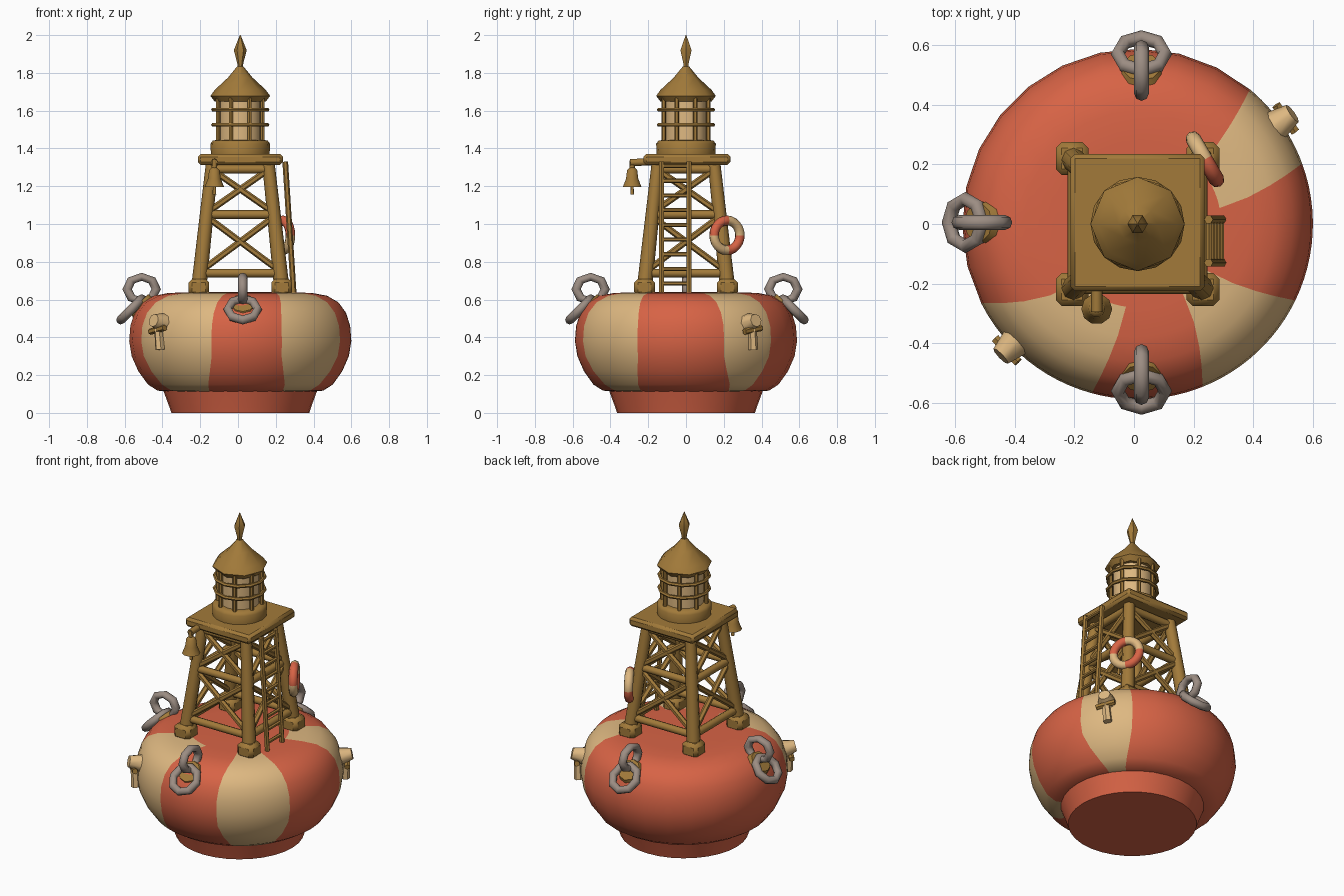
import bpy
import bmesh
from math import sin, cos, pi, radians
from mathutils import Vector

cube = bpy.data.objects.get("Cube")
if cube:
    bpy.data.objects.remove(cube, do_unlink=True)

CX = 0.012  # centre of float and tower
made = []


def material(name, r, g, b):
    m = bpy.data.materials.new(name)
    m.use_nodes = True
    m.diffuse_color = (r, g, b, 1)
    m.node_tree.nodes["Principled BSDF"].inputs["Base Color"].default_value = (r, g, b, 1)
    return m


RED = material("coral red", 0.68, 0.125, 0.06)
CREAM = material("cream", 0.73, 0.48, 0.22)
BROWN = material("ochre brown", 0.36, 0.195, 0.042)
GREY = material("chain grey", 0.33, 0.265, 0.225)


def finish(obj, name, *mats):
    obj.name = name
    for m in mats:
        obj.data.materials.append(m)
    made.append(obj)
    return obj


def lathe(name, profile, angles, *mats, loc=(CX, 0, 0), rule=None):
    """Revolve (radius, z) points; angles(r, z) gives the angles of one ring."""
    bm = bmesh.new()
    rings = [[bm.verts.new((r * cos(a), r * sin(a), z)) for a in angles(r, z)] for r, z in profile]
    n = len(rings[0])
    for j, (lo, hi) in enumerate(zip(rings, rings[1:])):
        for i in range(n):
            k = (i + 1) % n
            f = bm.faces.new((lo[i], lo[k], hi[k], hi[i]))
            if rule:
                f.material_index = rule(i, (profile[j][0] + profile[j + 1][0]) / 2)
    bm.faces.new(rings[0][::-1])
    bm.faces.new(rings[-1])
    mesh = bpy.data.meshes.new(name)
    bm.to_mesh(mesh)
    bm.free()
    obj = bpy.data.objects.new(name, mesh)
    obj.location = loc
    bpy.context.collection.objects.link(obj)
    return finish(obj, name, *mats)


def even(n):
    return lambda r, z: [2 * pi * i / n for i in range(n)]


def beam(name, a, b, r1, mat, r2=None, sides=8):
    a, b = Vector(a), Vector(b)
    bpy.ops.mesh.primitive_cone_add(vertices=sides, radius1=r1, radius2=r1 if r2 is None else r2,
                                    depth=(b - a).length, location=(a + b) / 2,
                                    rotation=(b - a).to_track_quat('Z', 'Y').to_euler())
    return finish(bpy.context.object, name, mat)


def ring(name, loc, normal, big, small, *mats, n=8, m=8):
    bpy.ops.mesh.primitive_torus_add(major_segments=n, minor_segments=m, major_radius=big,
                                     minor_radius=small, location=loc,
                                     rotation=Vector(normal).to_track_quat('Z', 'Y').to_euler())
    return finish(bpy.context.object, name, *mats)


def box(name, loc, size, mat, bevel=0.012):
    bpy.ops.mesh.primitive_cube_add(size=1, location=loc)
    o = bpy.context.object
    o.scale = size
    bpy.ops.object.transform_apply(location=False, rotation=False, scale=True)
    b = o.modifiers.new("bevel", 'BEVEL')
    b.width, b.segments = bevel, 1
    return finish(o, name, mat)


# Striped float: stripe edges in degrees at the waist, on the deck and underneath
EDGES = [(20, 11, 31), (50, 43, 45), (207, 224, 214), (255, 262, 248), (292, 303, 301), (334, 326, 327)]
STEPS = 12


def stripe_angles(r, z):
    row = 1 if z > 0.4 else 2
    w = min(1, max(0, (0.58 - r) / (0.28 if row == 1 else 0.12)))
    e = [s[0] * (1 - w) + s[row] * w for s in EDGES]
    e.append(e[0] + 360)
    return [radians(e[k] + (e[k + 1] - e[k]) * i / STEPS) for k in range(6) for i in range(STEPS)]


lathe("float", [(0.38, 0.112), (0.44, 0.118), (0.49, 0.15), (0.54, 0.22), (0.575, 0.30), (0.588, 0.38),
                (0.582, 0.46), (0.56, 0.53), (0.52, 0.585), (0.46, 0.62), (0.38, 0.635), (0.28, 0.638),
                (0.1, 0.64)], stripe_angles, RED, CREAM,
      rule=lambda i, r: int(i // STEPS % 2 == 0 and 0.28 < r))
lathe("keel", [(0.365, 0), (0.375, 0.03), (0.41, 0.125)], even(32), RED)

# Tower frame
LOW, HIGH = 0.64, 1.33


def corner(sx, sy, z):
    half = 0.222 + (0.148 - 0.222) * (z - LOW) / (HIGH - LOW)
    return Vector((CX + sx * half, sy * half, z))


CORNERS = [(-1, -1), (1, -1), (1, 1), (-1, 1)]
for i, c in enumerate(CORNERS):
    d = CORNERS[(i + 1) % 4]
    beam("leg", corner(*c, 0.62), corner(*c, HIGH), 0.041, BROWN, 0.033)
    box("leg_foot", corner(*c, 0.665), (0.11, 0.11, 0.09), BROWN, 0.02)
    for z in (0.74, 1.05, 1.29):
        beam("cross_beam", corner(*c, z), corner(*d, z), 0.023, BROWN)
    for z0, z1 in ((0.75, 1.04), (1.06, 1.29)):
        beam("brace", corner(*c, z0), corner(*d, z1), 0.017, BROWN, sides=6)
        beam("brace", corner(*d, z0), corner(*c, z1), 0.017, BROWN, sides=6)
box("platform", (CX, 0.005, 1.342), (0.45, 0.46, 0.058), BROWN, 0.015)

# Ladder on the left side
for y in (-0.13, 0.015):
    beam("ladder_rail", (0.295, y, 0.63), (0.25, y, 1.33), 0.015, BROWN, sides=6)
for i in range(9):
    t = (i + 0.7) / 9
    x, z = 0.295 - 0.045 * t, 0.63 + 0.7 * t
    beam("ladder_rung", (x, -0.13, z), (x, 0.015, z), 0.011, BROWN, sides=6)

# Lantern, guard rails, roof and finial
lathe("lantern_base", [(0.155, 1.365), (0.158, 1.425), (0.145, 1.442), (0.12, 1.445)], even(16), BROWN)
lathe("lantern_glass", [(0.112, 1.44), (0.112, 1.67)], even(16), CREAM)
for i in range(8):
    a = pi * (i + 0.5) / 4
    x, y = CX + 0.128 * cos(a), 0.128 * sin(a)
    beam("lantern_bar", (x, y, 1.43), (x, y, 1.67), 0.012, BROWN, sides=6)
for z in (1.525, 1.605):
    ring("guard_rail", (CX, 0, z), (0, 0, 1), 0.143, 0.011, BROWN, n=12, m=6)
lathe("roof", [(0.135, 1.648), (0.158, 1.678), (0.135, 1.71), (0.065, 1.775), (0.016, 1.835)], even(8), BROWN)
lathe("finial", [(0.014, 1.82), (0.016, 1.85), (0.034, 1.92), (0.02, 1.955), (0.002, 2.0)], even(6), BROWN)

# Bell hung from the platform corner
BX, BY = -0.125, -0.285
beam("bell_bracket", (BX, -0.17, 1.33), (BX, BY - 0.01, 1.325), 0.019, BROWN)
beam("bell_hanger", (BX, BY, 1.335), (BX, BY, 1.28), 0.014, BROWN)
lathe("bell", [(0.012, 1.30), (0.028, 1.285), (0.034, 1.24), (0.052, 1.195), (0.042, 1.195), (0.01, 1.22)][::-1],
      even(10), BROWN, loc=(BX, BY, 0))
beam("bell_clapper", (BX, BY, 1.23), (BX, BY, 1.155), 0.006, BROWN, 0.01)

# Life ring with four red bands
life = ring("life_ring", (0.238, 0.217, 0.94), (0.87, 0.5, 0), 0.079, 0.026, RED, CREAM, n=24)
for p in life.data.polygons:
    c = p.center
    p.material_index = int(c.x * c.y > 0) if abs(c.x * c.y) > 0 else 0

# Mooring pads, each with a flat link and an upright link
for dx, dy in ((0, -1), (0, 1), (-1, 0)):
    side = Vector((dx, dy, 0))
    mid = Vector((0.025 if dx == 0 else 0, 0.005, 0))
    up = Vector((0, 0, 1))
    tilt = (side + up).normalized()
    spot = mid + side * 0.505 + up * 0.565
    beam("mooring_pad", spot - tilt * 0.03, spot + tilt * 0.025, 0.09, BROWN, 0.065, sides=10)
    ring("mooring_link", mid + side * 0.565 + up * 0.548, side + up, 0.079, 0.024, GREY)
    o = ring("mooring_shackle", mid + side * 0.51 + up * 0.655, side.cross(up), 0.077, 0.025, GREY)
    o.rotation_euler = (pi / 2, 0, pi / 2 if dx == 0 else 0)
    o.scale = (1, 0.85, 1)

# Cleats on the float
for deg in (35.5, 224):
    out = Vector((cos(radians(deg)), sin(radians(deg)), 0))
    across = Vector((-out.y, out.x, 0))

    def at(r, s, z):
        return out * r + across * s + Vector((CX, 0, z))

    beam("cleat_stub", at(0.55, 0, 0.47), at(0.638, 0, 0.49), 0.058, CREAM, 0.035)
    beam("cleat_horn", at(0.61, -0.055, 0.43), at(0.61, 0.055, 0.45), 0.017, BROWN, sides=6)
    beam("cleat_tail", at(0.605, 0, 0.46), at(0.60, 0.01, 0.335), 0.022, CREAM, 0.026, sides=6)

# Smooth shading with kept edges
bpy.ops.object.select_all(action='DESELECT')
for o in made:
    o.select_set(True)
bpy.context.view_layer.objects.active = made[0]
bpy.ops.object.shade_smooth_by_angle(angle=radians(50))
